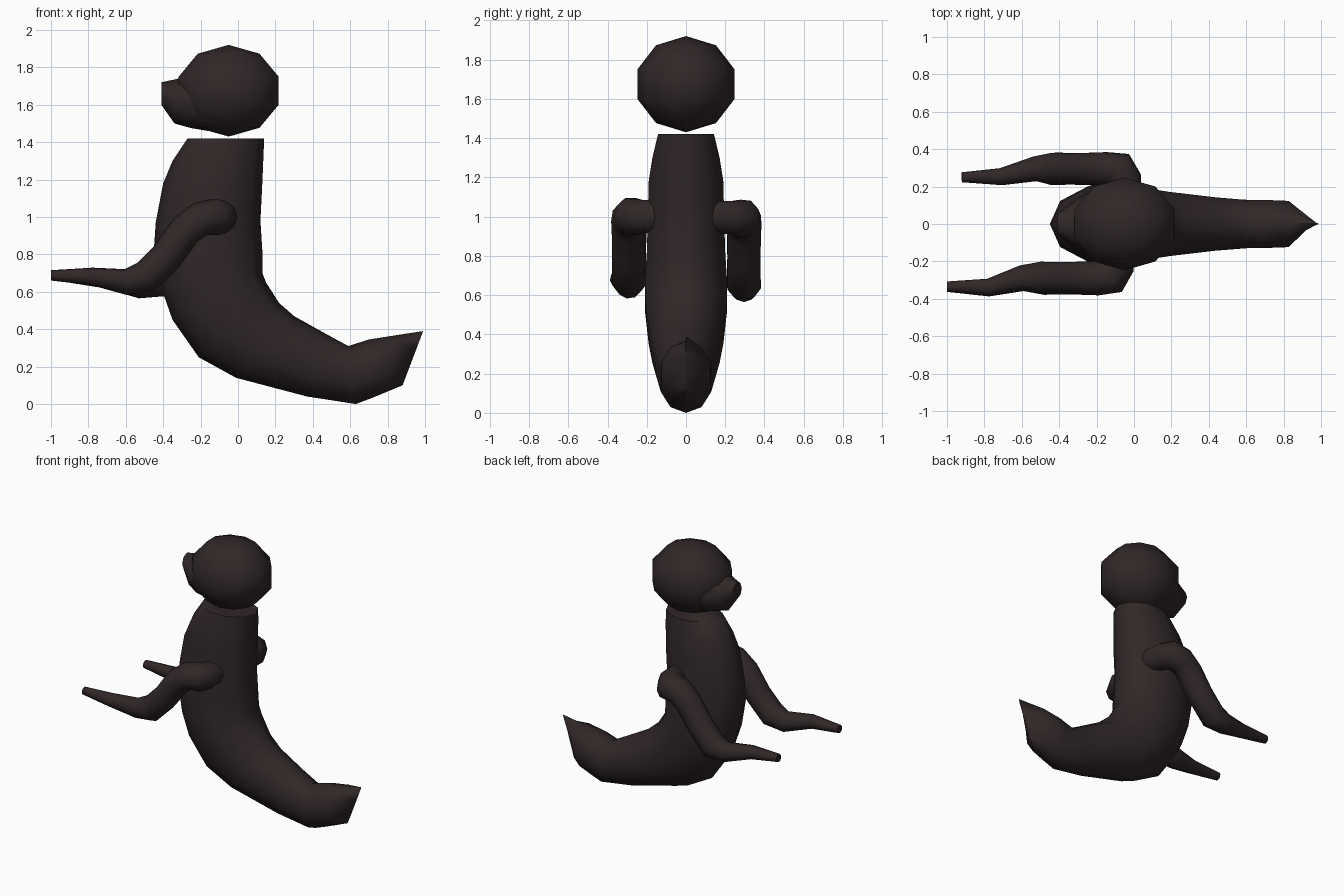
import bpy, bmesh, math

cube = bpy.data.objects.get("Cube")
if cube:
    bpy.data.objects.remove(cube, do_unlink=True)

# Single dark brown coat
coat = bpy.data.materials.new("dark_brown")
coat.use_nodes = True
coat.diffuse_color = (0.030, 0.020, 0.020, 1)
coat.node_tree.nodes["Principled BSDF"].inputs["Base Color"].default_value = coat.diffuse_color


def finish(obj, angle=60):
    """Give the part its coat and smooth shading."""
    obj.data.materials.clear()
    obj.data.materials.append(coat)
    bpy.ops.object.select_all(action='DESELECT')
    obj.select_set(True)
    bpy.context.view_layer.objects.active = obj
    bpy.ops.object.shade_smooth_by_angle(angle=math.radians(angle))


def add_bmesh(name, bm):
    bmesh.ops.recalc_face_normals(bm, faces=bm.faces)
    mesh = bpy.data.meshes.new(name)
    bm.to_mesh(mesh)
    bm.free()
    obj = bpy.data.objects.new(name, mesh)
    bpy.context.collection.objects.link(obj)
    finish(obj)
    return obj


def loft(name, sections, sides=10):
    """Skin oval rings; each is (x, z) of one edge, (x, z) of the other, half width."""
    bm = bmesh.new()
    rings = []
    for ax, az, bx, bz, width in sections:
        ring = []
        for i in range(sides):
            a = math.tau * i / sides
            t = (1 - math.cos(a)) / 2
            ring.append(bm.verts.new((ax + (bx - ax) * t, width * math.sin(a), az + (bz - az) * t)))
        rings.append(ring)
    for low, high in zip(rings, rings[1:]):
        for i in range(sides):
            j = (i + 1) % sides
            bm.faces.new((low[i], low[j], high[j], high[i]))
    bm.faces.new(rings[0])
    bm.faces.new(rings[-1])
    return add_bmesh(name, bm)


def limb(name, points):
    """Tapering tube through (x, y, z, radius) points."""
    curve = bpy.data.curves.new(name, 'CURVE')
    curve.dimensions = '3D'
    curve.bevel_depth = 1
    curve.bevel_resolution = 3
    curve.use_fill_caps = True
    spline = curve.splines.new('POLY')
    spline.points.add(len(points) - 1)
    for p, (x, y, z, r) in zip(spline.points, points):
        p.co = (x, y, z, 1)
        p.radius = r
    obj = bpy.data.objects.new(name, curve)
    bpy.context.collection.objects.link(obj)
    bpy.ops.object.select_all(action='DESELECT')
    obj.select_set(True)
    bpy.context.view_layer.objects.active = obj
    bpy.ops.object.convert(target='MESH')
    finish(bpy.context.object)


# Upright trunk sweeping back into an upturned, pointed tail
loft("body_and_tail", [
    (-.27, 1.42, .14, 1.42, .15),
    (-.35, 1.30, .135, 1.30, .18),
    (-.40, 1.18, .13, 1.18, .20),
    (-.44, .97, .12, .98, .205),
    (-.45, .82, .13, .82, .21),
    (-.41, .62, .13, .70, .22),
    (-.35, .45, .15, .65, .22),
    (-.21, .25, .22, .54, .20),
    (-.01, .14, .30, .47, .18),
    (.37, .04, .47, .375, .15),
    (.63, 0, .59, .31, .135),
    (.71, .03, .70, .345, .135),
    (.80, .067, .84, .367, .13),
    (.88, .10, .99, .39, .004)])

# Faceted round head
bm = bmesh.new()
bmesh.ops.create_uvsphere(bm, u_segments=10, v_segments=5, radius=1)
for v in bm.verts:
    v.co.x = v.co.x * .295 - .05
    v.co.y *= .26
    v.co.z = v.co.z * .245 + 1.675
add_bmesh("head", bm)

# Snout tapering out of the face
loft("snout", [
    (-.41, 1.60, -.41, 1.72, .055),
    (-.34, 1.50, -.34, 1.735, .11),
    (-.25, 1.475, -.26, 1.755, .165),
    (-.10, 1.45, -.10, 1.82, .20)], sides=8)

# Forelimbs reaching forward, each from shoulder to tip
limb("right_arm", [
    (-.09, -.12, 1.0, .085), (-.09, -.23, 1.0, .09), (-.12, -.28, 1.0, .10),
    (-.20, -.29, .99, .093), (-.28, -.29, .93, .09), (-.38, -.29, .79, .088),
    (-.49, -.29, .68, .09), (-.60, -.29, .652, .07), (-.78, -.34, .682, .048),
    (-1.0, -.335, .688, .028)])
limb("left_arm", [
    (-.04, .12, 1.0, .085), (-.05, .24, .995, .09), (-.08, .29, .99, .10),
    (-.16, .295, .975, .093), (-.23, .295, .91, .09), (-.32, .295, .78, .088),
    (-.43, .295, .655, .09), (-.53, .295, .635, .07), (-.71, .253, .667, .048),
    (-.92, .25, .68, .028)])
